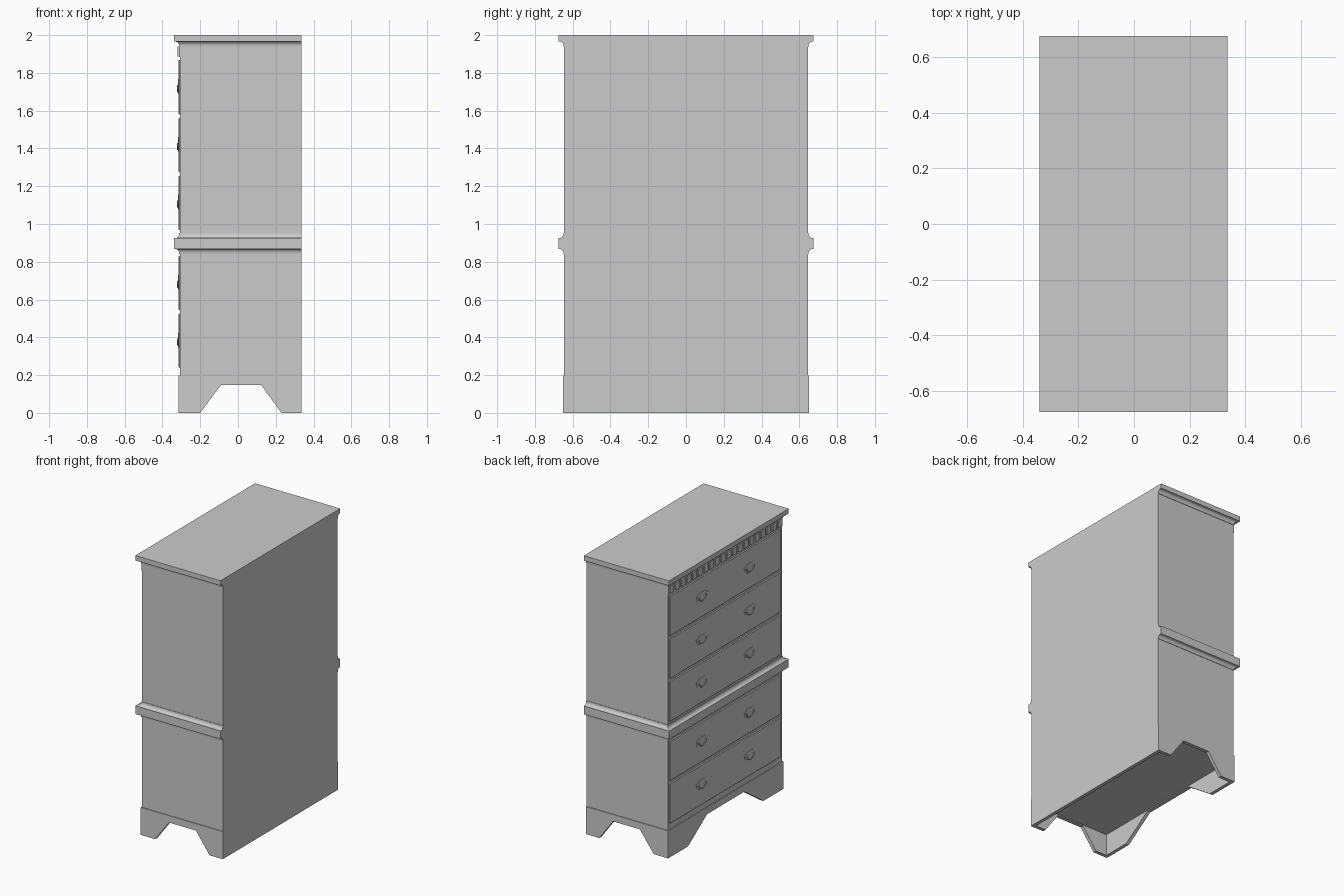
import bpy, bmesh, math
from mathutils import Vector

cube = bpy.data.objects.get("Cube")
if cube:
    bpy.data.objects.remove(cube, do_unlink=True)

grey = bpy.data.materials.new("plain grey")
grey.use_nodes = True
grey.diffuse_color = (0.6, 0.6, 0.6, 1)
grey.node_tree.nodes["Principled BSDF"].inputs["Base Color"].default_value = (0.6, 0.6, 0.6, 1)

FRONT, BACK, SIDE = -0.308, 0.335, 0.645   # case faces; drawers look towards -x


def add_object(name, data, location=(0, 0, 0)):
    if not data.materials:
        data.materials.append(grey)
    ob = bpy.data.objects.new(name, data)
    ob.location = location
    bpy.context.collection.objects.link(ob)
    return ob


def finish(name, bm):
    bmesh.ops.recalc_face_normals(bm, faces=bm.faces)
    me = bpy.data.meshes.new(name)
    bm.to_mesh(me)
    bm.free()
    return add_object(name, me)


def box(name, lo, hi, bevel=0):
    bm = bmesh.new()
    bmesh.ops.create_cube(bm, size=1)
    for v in bm.verts:
        v.co = Vector(l + (c + 0.5) * (h - l) for c, l, h in zip(v.co, lo, hi))
    if bevel:
        bmesh.ops.bevel(bm, geom=bm.edges[:], offset=bevel, segments=1, affect='EDGES')
    return finish(name, bm)


def stack(name, profile):
    """Rectangular rings of (overhang, height); the back stays flush."""
    bm = bmesh.new()
    rings = []
    for o, z in profile:
        x, y = FRONT - o, SIDE + o
        rings.append([bm.verts.new(p) for p in
                      ((x, -y, z), (BACK, -y, z), (BACK, y, z), (x, y, z))])
    for a, b in zip(rings, rings[1:]):
        for i in range(4):
            j = (i + 1) % 4
            bm.faces.new((a[i], a[j], b[j], b[i]))
    bm.faces.new(rings[0])
    bm.faces.new(rings[-1])
    return finish(name, bm)


def prism(name, outline, axis, start, end):
    """Extrude an outline of (along, height) points along the x or y axis."""
    bm = bmesh.new()
    pts = [(start, u, z) if axis == 'x' else (u, start, z) for u, z in outline]
    face = bm.faces.new([bm.verts.new(p) for p in pts])
    new = bmesh.ops.extrude_face_region(bm, geom=[face])["geom"]
    step = Vector((end - start, 0, 0) if axis == 'x' else (0, end - start, 0))
    bmesh.ops.translate(bm, vec=step, verts=[g for g in new if isinstance(g, bmesh.types.BMVert)])
    return finish(name, bm)


def cove(z0, z1, steps=5):
    """Concave quarter curve from the case at z0 out towards z1."""
    angles = [math.pi / 2 * i / steps for i in range(steps + 1)]
    return [(0.003 + 0.018 * (1 - math.cos(a)), z0 + (z1 - z0) * math.sin(a)) for a in angles]


# Cases and mouldings
LIP = 0.031
stack("lower_case", [(0, 0.155), (0, 0.86)])
stack("upper_case", [(0, 0.93), (0, 1.97)])
stack("waist_moulding", [(0, 0.842)] + cove(0.842, 0.867) + [(LIP, 0.867), (LIP, 0.926)]
      + cove(0.952, 0.926)[::-1] + [(0, 0.952)])
stack("cornice", [(0, 1.938)] + cove(1.938, 1.965) + [(LIP, 1.965), (LIP, 2.0)])

# Bracket base with angled cut-outs and a plain back board
BASE_FRONT, BASE_SIDE, BASE_TOP, CUT_TOP, BOARD = -0.314, 0.65, 0.197, 0.148, 0.025


def bracket(lo, hi, foot_lo, cut_lo, cut_hi, foot_hi):
    return [(lo, 0), (foot_lo, 0), (cut_lo, CUT_TOP), (cut_hi, CUT_TOP),
            (foot_hi, 0), (hi, 0), (hi, BASE_TOP), (lo, BASE_TOP)]


side_outline = bracket(BASE_FRONT, BACK, -0.2, -0.09, 0.122, 0.23)
for label, s in (("left", 1), ("right", -1)):
    prism(f"base_side_{label}", side_outline, 'y', s * BASE_SIDE, s * (BASE_SIDE - BOARD))
inner = BASE_SIDE - BOARD
prism("base_front", bracket(-inner, inner, -0.425, -0.21, 0.21, 0.425), 'x',
      BASE_FRONT, BASE_FRONT + BOARD)
box("base_back", (BACK - BOARD, -inner, 0), (BACK, inner, BASE_TOP))

# Dentil row under the cornice
COUNT = 20
pitch = 2 * SIDE / COUNT
box("dentil_backing", (FRONT - 0.004, -SIDE, 1.884), (FRONT + 0.01, SIDE, 1.942))
for i in range(COUNT):
    y = -SIDE + (i + 0.5) * pitch
    box("dentil", (FRONT - 0.011, y - pitch * 0.36, 1.888), (FRONT, y + pitch * 0.36, 1.94))

# Drawer fronts
DRAWER_X = FRONT - 0.006
drawer_heights = [0.382, 0.688, 1.112, 1.418, 1.724]
for z in drawer_heights:
    box("drawer_front", (DRAWER_X, -0.632, z - 0.145), (FRONT + 0.01, 0.632, z + 0.145), 0.005)

# Handle: scalloped plate, two posts and a hanging bail
half = [(0, 0.040), (0.014, 0.030), (0.030, 0.037), (0.046, 0.024), (0.066, 0.016),
        (0.056, 0.002), (0.060, -0.012), (0.040, -0.018), (0.026, -0.032), (0.012, -0.028), (0, -0.038)]
outline = half + [(-y, z) for y, z in half[-2:0:-1]]
plate = prism("handle_plate", outline, 'x', -0.003, 0.001)
post = box("handle_post", (-0.008, -0.005, -0.005), (0, 0.005, 0.005), 0.001)

bail = bpy.data.curves.new("handle_bail", 'CURVE')
bail.dimensions = '3D'
bail.bevel_depth = 0.0032
bail.bevel_resolution = 1
bail.use_fill_caps = True
spline = bail.splines.new('POLY')
SEGMENTS = 10
spline.points.add(SEGMENTS)
for i, p in enumerate(spline.points):
    a = math.pi * i / SEGMENTS
    p.co = (-0.007, 0.04 * math.cos(a), 0.004 - 0.03 * math.sin(a), 1)

for z in drawer_heights:
    for y in (-0.27, 0.27):
        spot = Vector((DRAWER_X, y, z + 0.003))
        add_object("handle_plate", plate.data, spot)
        add_object("handle_bail", bail, spot)
        for s in (-1, 1):
            add_object("handle_post", post.data, spot + Vector((0, s * 0.04, 0.004)))
for pattern in (plate, post):
    bpy.data.objects.remove(pattern, do_unlink=True)
